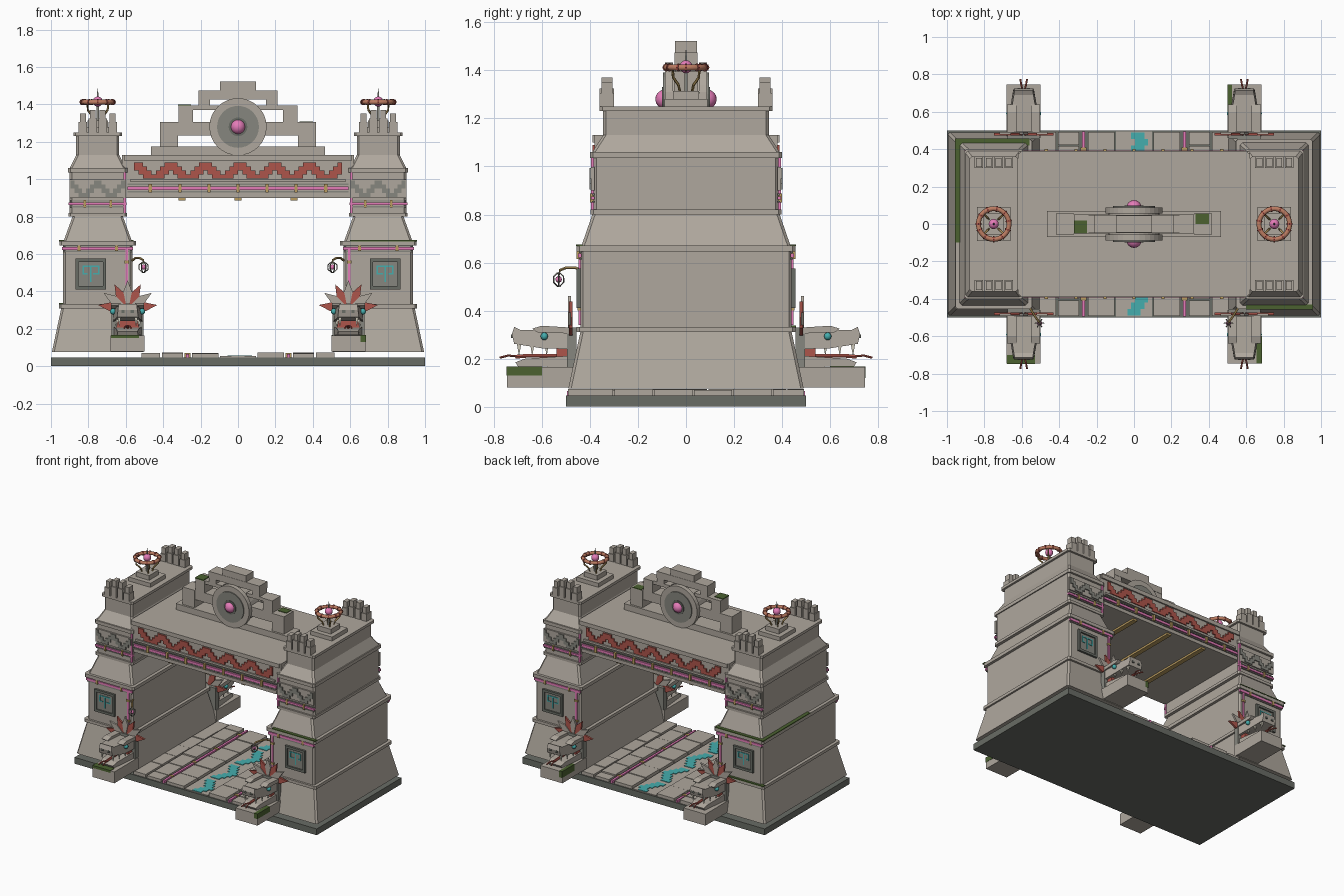
import bpy, bmesh, random
from math import sin, cos, pi, radians
from mathutils import Vector

if "Cube" in bpy.data.objects:
    bpy.data.objects.remove(bpy.data.objects["Cube"])
random.seed(4)

COL = dict(stone=(.43, .39, .34), dark=(.14, .15, .13), slate=(.24, .24, .21), pink=(.78, .2, .48),
           red=(.42, .09, .07), teal=(.06, .42, .42), gold=(.5, .34, .12), moss=(.07, .12, .03),
           rope=(.5, .2, .12), bone=(.7, .66, .55))
MATS = {}
for k, c in COL.items():
    MATS[k] = bpy.data.materials.new(k)
    MATS[k].diffuse_color = (*c, 1)

ONE, MX, MY = [(1, 1)], [(1, 1), (-1, 1)], [(1, 1), (1, -1)]
M4 = MX + [(1, -1), (-1, -1)]


def loft(sections, closed=False):
    n, m = len(sections[0]), len(sections)
    verts = [tuple(p) for s in sections for p in s]
    faces = [(i * n + j, i * n + (j + 1) % n, (i + 1) % m * n + (j + 1) % n, (i + 1) % m * n + j)
             for i in range(m if closed else m - 1) for j in range(n)]
    if not closed:
        faces += [tuple(range(n)), tuple(range((m - 1) * n, m * n))]
    return verts, faces


def rect(cx, cy, hx, hy, z, c=0):
    if not c:
        return [(cx + a * hx, cy + b * hy, z) for a, b in ((-1, -1), (1, -1), (1, 1), (-1, 1))]
    p = [(hx, hy - c), (hx - c, hy), (c - hx, hy), (-hx, hy - c), (-hx, c - hy), (c - hx, -hy), (hx - c, -hy), (hx, c - hy)]
    return [(cx + x, cy + y, z) for x, y in p]


def box(x0, x1, y0, y1, z0, z1):
    return loft([rect((x0 + x1) / 2, (y0 + y1) / 2, (x1 - x0) / 2, (y1 - y0) / 2, z) for z in (z0, z1)])


def disc(x, z, r, y0, y1, n=32):
    return loft([[(x + r * cos(2 * pi * i / n), y, z + r * sin(2 * pi * i / n)) for i in range(n)] for y in (y0, y1)])


def ball(x, y, z, r, n=16):
    return loft([[(x + r * sin(a) * cos(2 * pi * i / n), y + r * sin(a) * sin(2 * pi * i / n), z + r * cos(a))
                  for i in range(n)] for a in [.02 + (pi - .04) * k / 8 for k in range(9)]])


def tube(path, r, n=6, closed=False):
    P, secs = [Vector(p) for p in path], []
    for i, p in enumerate(P):
        a = P[i - 1] if i or closed else p
        b = P[(i + 1) % len(P)] if i < len(P) - 1 or closed else p
        t = (b - a).normalized()
        u = t.cross(Vector((0, 0, 1) if abs(t.z) < .9 else (1, 0, 0))).normalized()
        v = t.cross(u)
        secs.append([p + r * (cos(2 * pi * k / n) * u + sin(2 * pi * k / n) * v) for k in range(n)])
    return loft(secs, closed)


def side(pts, x0, x1):  # (y, z, width factor) outline swept across x
    c, h = (x0 + x1) / 2, (x1 - x0) / 2
    return loft([[(c + s * h * w, y, z) for y, z, w in pts] for s in (-1, 1)])


def build(name, mat, parts, mirrors=ONE, smooth=False):
    bm = bmesh.new()
    for sx, sy in mirrors:
        for verts, faces in parts:
            vs = [bm.verts.new((x * sx, y * sy, z)) for x, y, z in verts]
            for f in faces:
                bm.faces.new([vs[i] for i in f]).smooth = smooth
    bmesh.ops.recalc_face_normals(bm, faces=bm.faces)
    me = bpy.data.meshes.new(name)
    bm.to_mesh(me)
    bm.free()
    me.materials.append(MATS[mat])
    bpy.context.collection.objects.link(bpy.data.objects.new(name, me))


def cells(x0, x1, z0, z1, cols, rows, y0, y1, test):
    dx, dz = (x1 - x0) / cols, (z1 - z0) / rows
    return [box(x0 + c * dx, x0 + (c + 1) * dx, y0, y1, z0 + r * dz, z0 + (r + 1) * dz)
            for c in range(cols) for r in range(rows) if test(c, r)]


# ground slab and paved walkway
build("ground_slab", "dark", [box(-1, 1, -.5, .5, 0, .047)])
tiles = []
for x0, x1, off in ((.1, .25, 0), (.29, .41, .09), (.415, .52, .03)):
    for sx in (-1, 1):
        edges = [-.495] + [-.495 + off + .165 * k for k in range(7) if .04 < off + .165 * k < .95] + [.495]
        for a, b in zip(edges, edges[1:]):
            xa, xb = sorted((sx * x0, sx * x1))
            tiles.append(box(xa + .003, xb - .003, a + .003, b - .003, .045, .066 + random.random() * .009))
build("paving_stones", "stone", tiles)
build("centre_path", "stone", [box(-.095, .095, -.495, .495, .045, .054)])
build("path_light_strip", "pink", [box(.262, .278, -.495, .495, .045, .066)], MX)
build("path_clip", "gold", [box(.255, .285, y - .01, y + .01, .045, .07) for y in (-.4, -.13, .13, .4)], MX)
zig = [0, 1, 2, 1, 0, -1, -2, -1]
build("path_inlay", "teal", [box(zig[i % 8] * .02 - .035, zig[i % 8] * .02 + .035, -.49 + i * .035, -.455 + i * .035, .05, .058)
                             for i in range(28) if i % 8 != 6])

# stepped towers
prof = [(.075, .245, .49), (.31, .195, .44), (.31, .208, .455), (.332, .208, .455), (.332, .185, .44), (.645, .185, .44),
        (.645, .205, .455), (.67, .205, .455), (.67, .182, .435), (.8, .135, .39), (.8, .157, .397), (.82, .157, .397),
        (.82, .15, .385), (1.035, .15, .385), (1.035, .158, .4), (1.06, .158, .4), (1.06, .15, .39), (1.13, .115, .345),
        (1.23, .115, .345), (1.23, .13, .36), (1.25, .13, .36)]
build("tower", "stone", [loft([rect(.75, 0, hx, hy, z, .012) for z, hx, hy in prof])], MX)

# battlements on tower tops
mer = []
for i, h in enumerate((.055, .075, .075, .055)):
    x = .67 + i * .0533
    mer += [box(x - .022, x + .022, -.36, -.3, 1.25, 1.25 + h), box(x - .016, x + .016, -.352, -.305, 1.25 + h, 1.295 + h)]
build("battlement", "stone", mer, M4)

# tower front panels, friezes and light strips
build("panel_frame", "dark", [box(.705, .87, -.455, -.435, z, z + .018) for z in (.41, .557)] +
      [box(x, x + .018, -.455, -.435, .41, .575) for x in (.705, .852)], M4)
build("panel_back", "slate", [box(.723, .852, -.445, -.435, .425, .56)], M4)
build("panel_inlay", "teal", [box(.74, .832, -.449, -.44, .53, .538), box(.74, .748, -.449, -.44, .49, .53),
                              box(.748, .775, -.449, -.44, .49, .498), box(.784, .792, -.449, -.44, .45, .53),
                              box(.824, .832, -.449, -.44, .49, .53), box(.805, .824, -.449, -.44, .49, .498)], M4)
build("tower_frieze_board", "stone", [box(.6, .9, -.395, -.38, .9, .998)], M4)
build("tower_frieze_steps", "slate", cells(.605, .895, .905, .993, 14, 4, -.402, -.39, lambda c, r: abs(c % 7 - 3) - 1 <= r <= abs(c % 7 - 3)), M4)
build("tower_light_strip", "pink", [box(.562, .94, -.45, -.435, .622, .638), box(.595, .905, -.395, -.38, .862, .876),
                                    box(.588, .602, -.447, -.435, .34, .622), box(.6, .613, -.395, -.38, .82, 1.035)], M4)
build("tower_strip_rail", "slate", [box(.565, .935, -.446, -.435, z, z + .008) for z in (.612, .64)] +
      [box(.6, .9, -.392, -.38, z, z + .007) for z in (.85, .88)], M4)
build("tower_strip_clip", "gold", [box(x - .008, x + .008, -.455, -.435, .615, .645) for x in (.65, .85)] +
      [box(x - .007, x + .007, -.4, -.38, .85, .888) for x in (.68, .82)] +
      [box(.582, .608, -.452, -.435, z, z + .015) for z in (.4, .55)], M4)

# lintel across the passage
build("lintel", "stone", [box(-.62, .62, -.38, .38, .9, 1.13)])
build("lintel_boards", "stone", [box(-.61, .61, -.39, -.375, 1.1, 1.13), box(-.575, .575, -.39, -.375, .985, 1),
                                 box(-.59, .59, -.388, -.375, .9, .925)], MY)
build("lintel_frieze", "red", cells(-.555, .555, 1.005, 1.09, 48, 4, -.39, -.375, lambda c, r: abs(c % 8 - 4) - 2 <= r < abs(c % 8 - 4) + .5), MY)
build("lintel_light_strip", "pink", [box(-.59, .59, -.392, -.375, .942, .96)], MY)
build("lintel_rail", "slate", [box(-.59, .59, -.388, -.375, z, z + .008) for z in (.93, .968)], MY)
build("lintel_clip", "gold", [box(x - .009, x + .009, -.4, -.375, .93, .975) for x in (-.47, -.31, -.155, 0, .155, .31, .47)], MY)
build("ceiling_bar", "gold", [box(x - .018, x + .018, -.37, .37, .886, .902) for x in (-.3, 0, .3)])

# stepped crest with sun disc
build("crest_base", "stone", [box(-.465, .465, -.07, .07, 1.13, 1.175)])
build("crest_steps", "stone", [box(.32, .418, -.055, .055, 1.175, 1.305), box(.1, .32, -.05, .05, 1.235, 1.305),
                               box(.24, .318, -.05, .05, 1.305, 1.395), box(.1, .24, -.045, .045, 1.37, 1.395),
                               box(.15, .21, -.045, .045, 1.395, 1.475)], MX)
build("crest_top", "stone", [box(-.21, .21, -.047, .047, 1.425, 1.475), box(-.097, .097, -.045, .045, 1.475, 1.522)])
build("disc_core", "stone", [disc(0, 1.28, .135, -.06, .06)])
build("disc_rim", "stone", [disc(0, 1.28, .153, -.088, -.055)], MY)
build("disc_face", "slate", [disc(0, 1.28, .112, -.095, -.08)], MY)
build("disc_hub", "dark", [disc(0, 1.28, .05, -.1, -.09)], MY)
build("disc_gem", "pink", [ball(0, -.088, 1.28, .04)], MY, True)

# rope rings with gems on the tower tops
build("ring_pedestal", "stone", [box(.66, .84, -.09, .09, 1.25, 1.28), box(.695, .805, -.055, .055, 1.28, 1.315)], MX)
ang = [2 * pi * i / 32 for i in range(32)]
build("rope_ring", "rope", [tube([(.75 + .082 * cos(a), .082 * sin(a), 1.412) for a in ang], .013, 8, True)], MX, True)
build("rope_binding", "red", [tube([(.75 + .082 * cos(a + d), .082 * sin(a + d), 1.412) for d in (-.05, .05)], .0165, 8) for a in ang[::3]], MX)
build("ring_leg", "gold", [tube([(.75 + r * cos(a), r * sin(a), z) for r, z in ((.035, 1.31), (.045, 1.34), (.075, 1.37), (.08, 1.41))], .006)
                           for a in (pi / 4, 3 * pi / 4, 5 * pi / 4, 7 * pi / 4)], MX)
build("ring_gem", "pink", [ball(.75, 0, 1.415, .027)], MX, True)
build("ring_spike", "slate", [loft([rect(.75, 0, r, r, z) for r, z in ((.007, 1.31), (.005, 1.44), (.001, 1.485))])], MX)

# serpent heads beside each entrance
X = .59
build("head_pedestal", "stone", [box(.5, .682, -.745, -.46, .08, .165)], M4)
build("lower_jaw", "stone", [side([(-.48, .165, 1), (-.7, .168, .75), (-.71, .185, .7), (-.67, .2, .8), (-.48, .212, 1)], X - .075, X + .075)], M4)
build("upper_head", "stone", [side([(-.48, .24, 1), (-.6, .243, .95), (-.715, .262, .7), (-.725, .3, .65), (-.715, .332, .6),
                                    (-.69, .32, .65), (-.6, .318, .85), (-.48, .31, 1)], X - .08, X + .08)], M4)
build("brow", "stone", [side([(-.49, .305, 1), (-.62, .31, 1), (-.64, .325, 1), (-.6, .337, 1), (-.49, .33, 1)], x, x + .05) for x in (X - .088, X + .038)], M4)
build("mouth", "red", [box(X - .06, X + .06, -.54, -.48, .2, .245)], M4)
build("throat_collar", "slate", [box(X - .085, X + .085, -.495, -.455, .165, .33)], M4)
build("eye", "teal", [ball(X + s * .078, -.59, .293, .016, 10) for s in (-1, 1)], M4, True)
build("nostril", "dark", [box(X + s * .025 - .009, X + s * .025 + .009, -.728, -.71, .285, .3) for s in (-1, 1)], M4)
build("fang", "bone", [loft([rect(X + s * w, y, .009, .009, .262), rect(X + s * w, y, .001, .001, .215)])
                       for s in (-1, 1) for w, y in ((.045, -.695), (.057, -.64), (.064, -.58))], M4)
build("tongue", "red", [tube([(X, -.53, .212), (X, -.66, .212), (X, -.71, .208)], .009)] +
      [tube([(X, -.7, .209), (X + s * .012, -.74, .213), (X + s * .018, -.775, .204)], .005) for s in (-1, 1)], M4)


def feather(deg, length, y):
    c, s = cos(radians(deg)), sin(radians(deg))
    o = [(-.01, .03), (-.023, length * .6), (0, length), (.023, length * .6), (.01, .03)]
    return loft([[(X + a * c + b * s, yy, .305 - a * s + b * c) for a, b in o] for yy in (y, y + .014)])


build("feather_grey", "stone", [feather(a, n, -.492) for a, n in ((0, .155), (56, .155), (-56, .155))], M4)
build("feather_red", "red", [feather(a, n, -.487) for a, n in ((28, .15), (-28, .15), (82, .16), (-82, .16))], M4)

# hanging lanterns at the front
build("lantern_arm", "gold", [tube([(.565, -.43, .565), (.55, -.46, .578), (.525, -.5, .578), (.507, -.525, .568), (.505, -.53, .55)], .006)], MX)
build("lantern_gem", "pink", [ball(.505, -.53, .53, .014, 10)], MX, True)
build("lantern_cage", "slate", [tube([(.505 + r * cos(a), -.53 + r * sin(a), z) for r, z in ((.004, .558), (.024, .542), (.024, .518), (.004, .5))], .003, 4)
                                for a in [pi * k / 3 for k in range(6)]], MX)

# moss patches
build("ledge_moss", "moss", [box(-.955, -.56, .42, .457, .668, .675), box(-.957, -.92, -.1, .457, .668, .675),
                             box(-.957, -.6, .43, .457, .33, .337), box(.6, .957, -.457, -.43, .668, .675)])
build("pedestal_moss", "moss", [box(.5, .525, .6, .747, .12, .168), box(.655, .684, -.747, -.6, .13, .168), box(-.68, -.53, -.748, -.7, .15, .168)])
build("crest_moss", "moss", [box(-.32, -.25, -.052, .02, 1.393, 1.4), box(.33, .4, 0, .057, 1.303, 1.309)])
build("battlement_moss", "moss", [box(x - .018, x + .018, -.358, -.354, 1.25, 1.28) for x in (.67, .777)], M4)

for m in bpy.data.materials:
    if m.users and not m.is_grease_pencil:
        m.use_nodes = True
        m.node_tree.nodes["Principled BSDF"].inputs["Base Color"].default_value = m.diffuse_color
